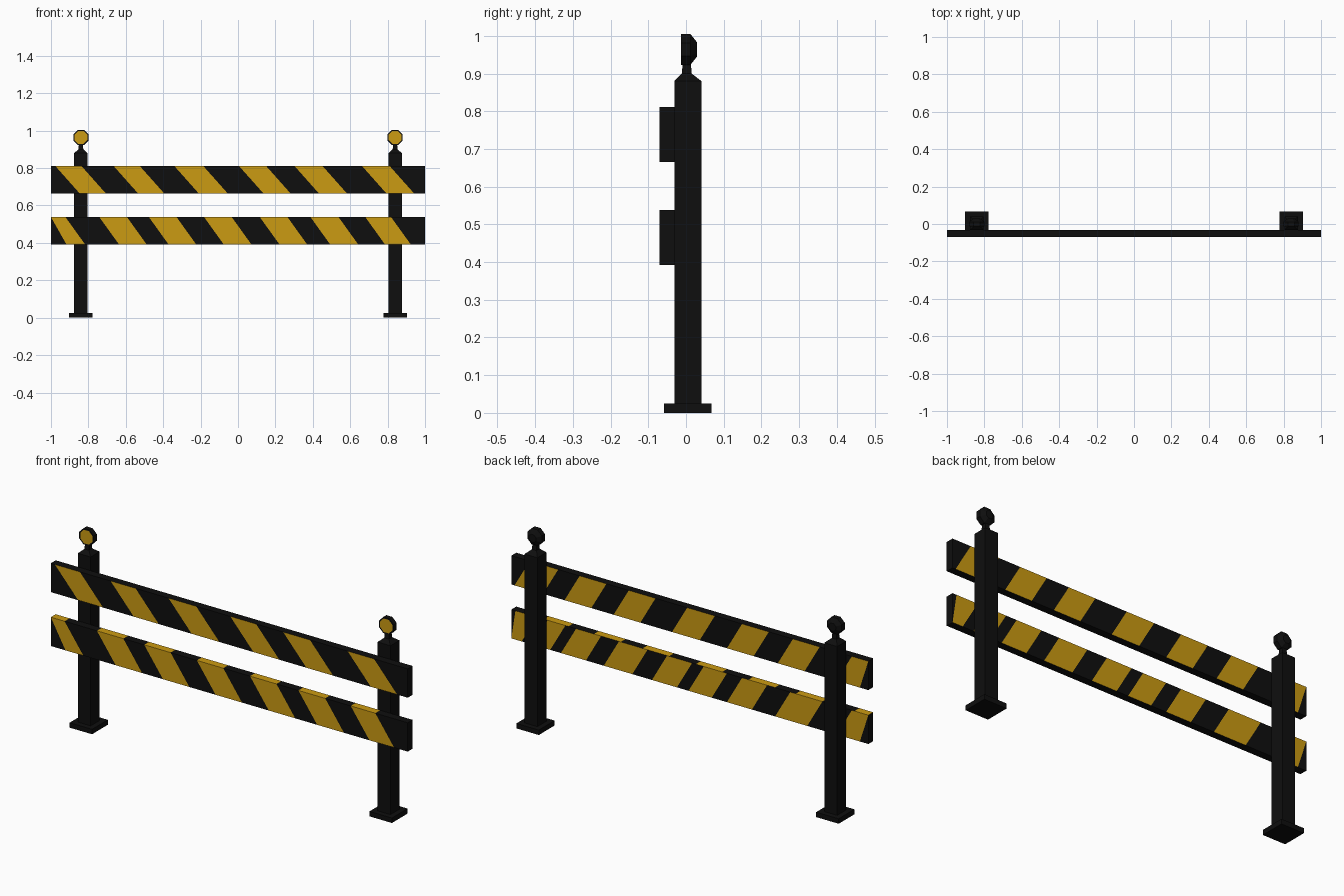
import bpy, bmesh, math

if "Cube" in bpy.data.objects:
    bpy.data.objects.remove(bpy.data.objects["Cube"])


def material(name, rgb):
    m = bpy.data.materials.new(name)
    m.diffuse_color = (*rgb, 1)
    m.use_nodes = True
    m.node_tree.nodes["Principled BSDF"].inputs["Base Color"].default_value = m.diffuse_color
    return m


BLACK = material("black paint", (0.0045, 0.0045, 0.0045))
YELLOW = material("warning yellow", (0.60, 0.325, 0.006))


def finish(name, bm):
    bmesh.ops.remove_doubles(bm, verts=bm.verts, dist=1e-5)
    mesh = bpy.data.meshes.new(name)
    bm.to_mesh(mesh)
    bm.free()
    mesh.materials.append(BLACK)
    mesh.materials.append(YELLOW)
    ob = bpy.data.objects.new(name, mesh)
    bpy.context.collection.objects.link(ob)
    return ob


def loft(bm, rings, cap_mat=0):
    """Skin a list of equal-length rings; cap_mat colours the last cap."""
    vs = [[bm.verts.new(p) for p in r] for r in rings]
    n = len(vs[0])
    new = []
    for a, b in zip(vs, vs[1:]):
        for i in range(n):
            j = (i + 1) % n
            new.append(bm.faces.new((a[i], a[j], b[j], b[i])))
    new.append(bm.faces.new(vs[0][::-1]))
    cap = bm.faces.new(vs[-1])
    cap.material_index = cap_mat
    bmesh.ops.recalc_face_normals(bm, faces=new + [cap])


def square(cx, cy, h, z):
    return [(cx + sx * h, cy + sy * h, z)
            for sx, sy in ((-1, -1), (1, -1), (1, 1), (-1, 1))]


def octagon(cx, cz, r, y):
    return [(cx + r * math.cos(math.pi / 8 + i * math.pi / 4), y,
             cz + r * math.sin(math.pi / 8 + i * math.pi / 4)) for i in range(8)]


# Posts with base plates, pointed caps and warning lamps
for side, x in (("left", -0.84), ("right", 0.84)):
    bm = bmesh.new()
    loft(bm, [square(x, 0.005, 0.063, 0), square(x, 0.005, 0.063, 0.025)])
    finish(side + "_base_plate", bm)

    bm = bmesh.new()
    loft(bm, [square(x, 0.005, 0.036, 0.02), square(x, 0.005, 0.036, 0.88),
              square(x, 0.002, 0.013, 0.9), square(x, 0.002, 0.010, 0.94)])
    finish(side + "_post", bm)

    bm = bmesh.new()
    loft(bm, [octagon(x, 0.964, 0.021, 0.029), octagon(x, 0.964, 0.044, 0.012),
              octagon(x, 0.964, 0.044, -0.013), octagon(x, 0.964, 0.037, -0.0135)],
         cap_mat=1)
    finish(side + "_lamp", bm)


def strip(bm, p, q, edges, direction):
    """Row of alternating black and yellow faces between lines p and q (y, z)."""
    edges = [(-1, -1)] + edges + [(1, 1)]
    for k, (a, b) in enumerate(zip(edges, edges[1:])):
        pts = [(a[0], *p), (a[1], *q), (b[1], *q), (b[0], *p)]
        pts = list(dict.fromkeys(pts))
        if len(pts) < 3:
            continue
        f = bm.faces.new([bm.verts.new(v) for v in pts])
        f.material_index = k % 2
        f.normal_update()
        if sum(n * d for n, d in zip(f.normal, direction)) < 0:
            f.normal_flip()


def quad(bm, pts):
    bm.faces.new([bm.verts.new(p) for p in pts])


def board(name, z0, z1, front, back, painted_top):
    yf, yb = -0.07, -0.031
    bm = bmesh.new()
    strip(bm, (yf, z1), (yf, z0), front, (0, -1, 0))
    strip(bm, (yb, z1), (yb, z0), back, (0, 1, 0))
    top = [(t, t) for t, b in front] if painted_top else []
    strip(bm, (yf, z1), (yb, z1), top, (0, 0, 1))
    strip(bm, (yf, z0), (yb, z0), [], (0, 0, -1))
    quad(bm, [(1, yf, z0), (1, yb, z0), (1, yb, z1), (1, yf, z1)])
    quad(bm, [(-1, yf, z0), (-1, yf, z1), (-1, yb, z1), (-1, yb, z0)])
    finish(name, bm)


def clamp(v):
    return max(-1.0, min(1.0, v))


def stripes(items, slant):
    """(centre, width) of each stripe -> slanted (top x, bottom x) edges."""
    out = []
    for c, w in items:
        for e in (c - w / 2, c + w / 2):
            out.append((clamp(e - slant / 2), clamp(e + slant / 2)))
    return out


# Upper striped board
board("upper_board", 0.665, 0.811,
      stripes([(-0.842, 0.14), (-0.53, 0.14), (-0.198, 0.155), (0.143, 0.145),
               (0.442, 0.15), (0.802, 0.148)], 0.13),
      stripes([(-0.93, 0.13), (-0.61, 0.15), (-0.325, 0.15), (-0.02, 0.155),
               (0.31, 0.15), (0.585, 0.15), (0.86, 0.16)], 0.085), False)

# Lower striped board
board("lower_board", 0.392, 0.538,
      stripes([(-0.92, 0.1), (-0.615, 0.148), (-0.35, 0.148), (-0.055, 0.148),
               (0.243, 0.148), (0.515, 0.15), (0.802, 0.138)], 0.105),
      stripes([(-0.93, 0.13), (-0.61, 0.18), (-0.32, 0.14), (-0.10, 0.13),
               (0.10, 0.14), (0.36, 0.16), (0.61, 0.14), (0.79, 0.1),
               (0.96, 0.12)], 0.085), True)
